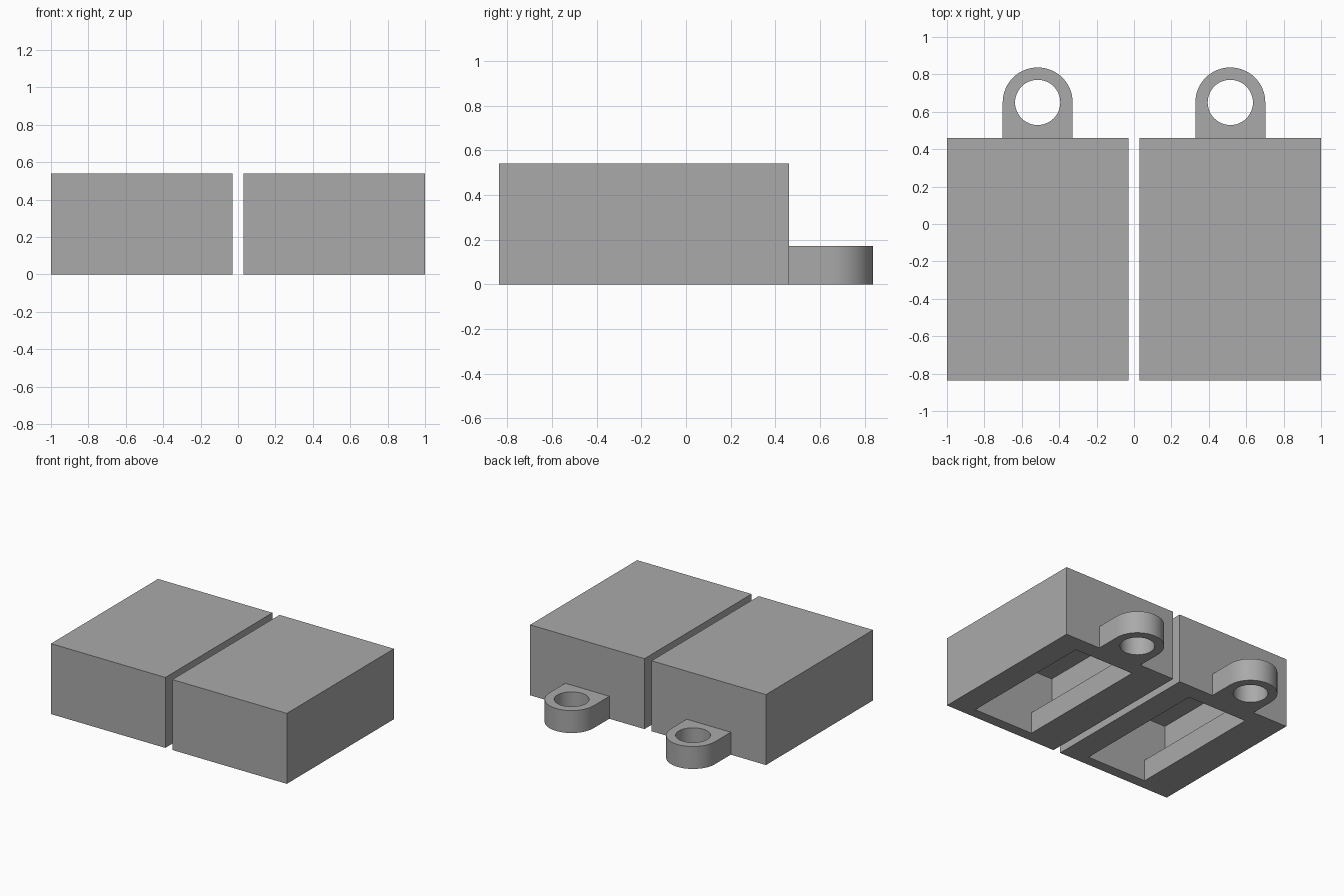
import bpy, bmesh, math

if "Cube" in bpy.data.objects:
    bpy.data.objects.remove(bpy.data.objects["Cube"])

grey = bpy.data.materials.new("plain grey")
grey.diffuse_color = (0.4, 0.4, 0.4, 1)
grey.use_nodes = True
grey.node_tree.nodes["Principled BSDF"].inputs["Base Color"].default_value = grey.diffuse_color


def mesh_object(name, bm):
    bmesh.ops.recalc_face_normals(bm, faces=bm.faces)
    me = bpy.data.meshes.new(name)
    bm.to_mesh(me)
    bm.free()
    ob = bpy.data.objects.new(name, me)
    bpy.context.collection.objects.link(ob)
    me.materials.append(grey)
    return ob


def prism(name, outline, z0, z1):
    """Extrude a closed outline straight up."""
    bm = bmesh.new()
    face = bm.faces.new([bm.verts.new((x, y, z0)) for x, y in outline])
    top = bmesh.ops.extrude_face_region(bm, geom=[face])["geom"]
    for v in top:
        if isinstance(v, bmesh.types.BMVert):
            v.co.z = z1
    return mesh_object(name, bm)


def box(name, x0, x1, y0, y1, z0, z1):
    return prism(name, [(x0, y0), (x1, y0), (x1, y1), (x0, y1)], z0, z1)


def cut(ob, cutter):
    """Subtract the cutter and discard it."""
    cutter.hide_render = True
    bpy.context.view_layer.objects.active = ob
    mod = ob.modifiers.new("cut", "BOOLEAN")
    mod.operation = "DIFFERENCE"
    mod.solver = "EXACT"
    mod.object = cutter
    bpy.ops.object.modifier_apply(modifier=mod.name)
    bpy.data.objects.remove(cutter)


def arc(cx, cy, r, a0, a1, n):
    return [(cx + r * math.cos(a0 + (a1 - a0) * i / n),
             cy + r * math.sin(a0 + (a1 - a0) * i / n)) for i in range(n + 1)]


BACK, HOLE_Y, R = 0.46, 0.65, 0.187

for side, cx in (("left", -0.515), ("right", 0.515)):
    # hollow block
    block = box(side + "_block", cx - 0.485, cx + 0.485, -0.837, BACK, 0, 0.54)
    # wide chamber above the floor lip
    cut(block, box("chamber", cx - 0.40, cx + 0.40, -0.755, 0.375, 0.165, 0.505))
    # narrower off-centre opening through the floor
    cut(block, box("opening", cx - 0.215, cx + 0.295, -0.755, 0.335, -0.1, 0.3))

    # rounded hanging lug with a round hole
    outline = ([(cx - R, BACK), (cx + R, BACK)]
               + arc(cx, HOLE_Y, R, 0, math.pi, 32))
    lug = prism(side + "_lug", outline, 0, 0.172)
    cut(lug, prism("hole", arc(cx, HOLE_Y, 0.121, 0, math.tau, 48)[:-1], -0.1, 0.3))
    bpy.ops.object.select_all(action="DESELECT")
    lug.select_set(True)
    bpy.context.view_layer.objects.active = lug
    bpy.ops.object.shade_smooth_by_angle(angle=math.radians(30))
